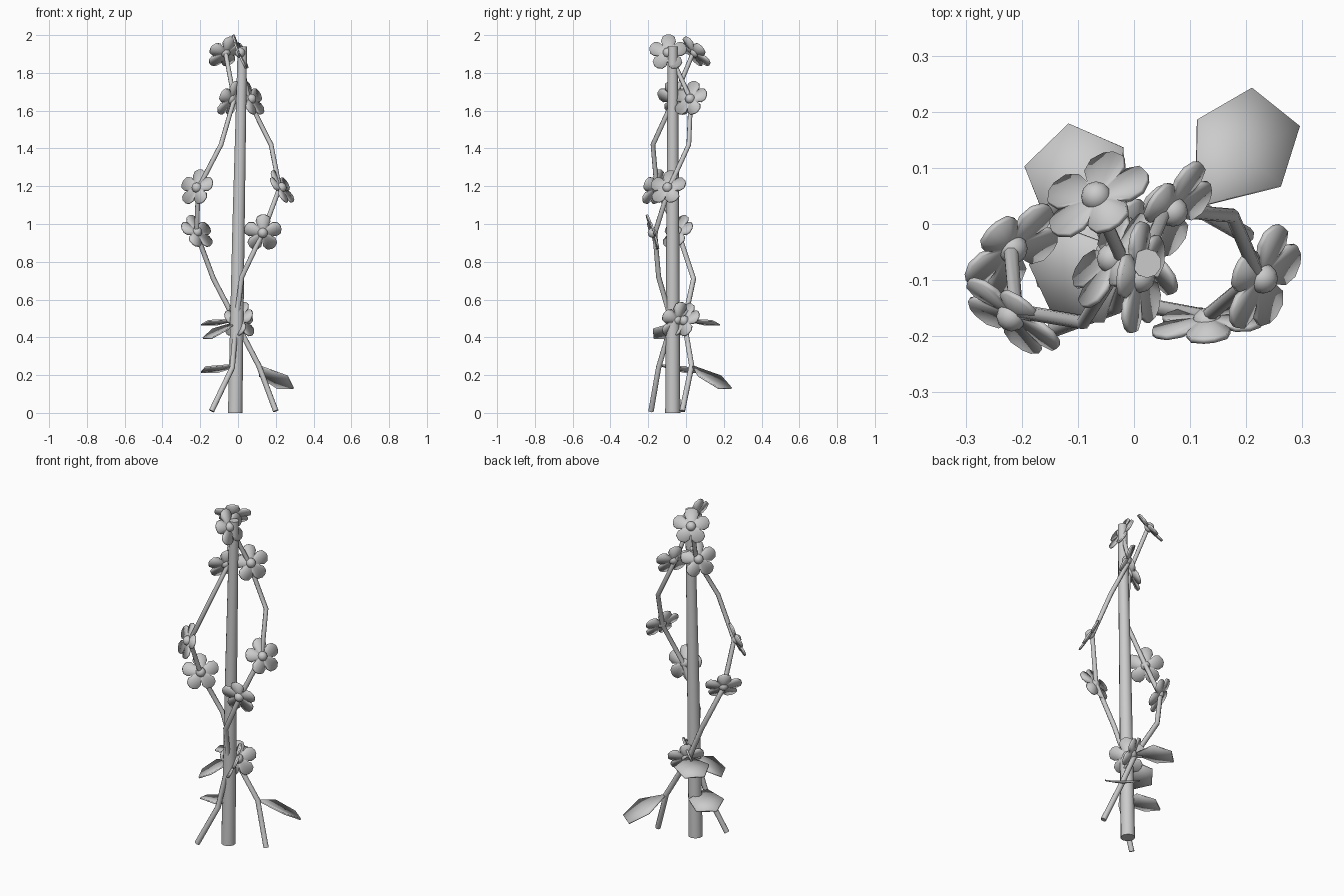
import bpy, math
from mathutils import Vector, Matrix

cube = bpy.data.objects.get("Cube")
if cube:
    bpy.data.objects.remove(cube, do_unlink=True)

GREY = (0.6, 0.6, 0.6, 1)
mat = bpy.data.materials.new("plain grey")
mat.use_nodes = True
mat.diffuse_color = GREY
mat.node_tree.nodes["Principled BSDF"].inputs["Base Color"].default_value = GREY


def finish(obj, angle=30):
    obj.data.materials.clear()
    obj.data.materials.append(mat)
    bpy.ops.object.select_all(action='DESELECT')
    obj.select_set(True)
    bpy.context.view_layer.objects.active = obj
    bpy.ops.object.shade_smooth_by_angle(angle=math.radians(angle))
    return obj


def sheet(name, verts, faces, matrix, thickness):
    """Thin solid plate from a small mesh."""
    me = bpy.data.meshes.new(name)
    me.from_pydata(verts, [], faces)
    obj = bpy.data.objects.new(name, me)
    bpy.context.collection.objects.link(obj)
    obj.matrix_world = matrix
    mod = obj.modifiers.new("thickness", 'SOLIDIFY')
    mod.thickness = thickness
    mod.offset = 0
    return finish(obj)


def frame(origin, x_axis, z_axis):
    """Placement matrix from an origin, a forward axis and a rough normal."""
    x = Vector(x_axis).normalized()
    y = Vector(z_axis).cross(x).normalized()
    z = x.cross(y)
    m = Matrix((x, y, z)).transposed().to_4x4()
    m.translation = Vector(origin)
    return m


def tube(name, points, radius, sides):
    """Polyline swept with a round, capped section; points are (x, y, z, scale)."""
    cu = bpy.data.curves.new(name, 'CURVE')
    cu.dimensions = '3D'
    cu.bevel_depth = radius
    cu.bevel_resolution = (sides - 4) // 2
    cu.use_fill_caps = True
    sp = cu.splines.new('POLY')
    sp.points.add(len(points) - 1)
    for p, (x, y, z, s) in zip(sp.points, points):
        p.co = (x, y, z, 1)
        p.radius = s
    obj = bpy.data.objects.new(name, cu)
    bpy.context.collection.objects.link(obj)
    bpy.ops.object.select_all(action='DESELECT')
    obj.select_set(True)
    bpy.context.view_layer.objects.active = obj
    bpy.ops.object.convert(target='MESH')
    return finish(bpy.context.view_layer.objects.active, 50)


# outline of one petal: (angle from its middle as a share of the half width, radius)
PETAL = [(-1, 0.046), (-0.88, 0.075), (-0.55, 0.095), (-0.15, 0.102),
         (0.15, 0.102), (0.55, 0.095), (0.88, 0.075)]


def flower(name, centre, normal):
    n = Vector(normal).normalized()
    up = Vector((0, 0, 1)) - n * n.z
    m = frame(centre, up, n)
    verts = [(0, 0, 0)]
    for k in range(5):
        for share, r in PETAL:
            a = math.tau * k / 5 + share * math.pi / 5
            verts.append((r * math.cos(a), r * math.sin(a), 0.08 * r))
    count = len(verts) - 1
    faces = [(0, i + 1, (i + 1) % count + 1) for i in range(count)]
    sheet(name + "_petals", verts, faces, m, 0.01)
    bpy.ops.mesh.primitive_uv_sphere_add(segments=12, ring_count=8, radius=0.027,
                                         location=Vector(centre) + n * 0.006)
    ball = bpy.context.object
    ball.name = name + "_centre"
    finish(ball, 60)


def leaf(name, base, tip):
    direction = Vector(tip) - Vector(base)
    s = direction.length
    m = frame(base, direction, (0, 0, 1))
    w = 0.095
    verts = [(0, 0, 0), (0.53 * s, -w, 0.012), (s, -0.055, 0.006),
             (s, 0.055, 0.006), (0.53 * s, w, 0.012), (0.55 * s, 0, 0)]
    faces = [(5, i, (i + 1) % 5) for i in range(5)]
    sheet(name, verts, faces, m, 0.008)


# central pole
tube("pole", [(-0.015, -0.07, 0.0, 1), (0.003, -0.07, 1.0, 0.85),
              (0.023, -0.07, 1.94, 0.65)], 0.04, 10)

# two vines winding around the pole
vine_a = [(0.2, -0.02, 0.01), (0.11, 0.03, 0.25), (-0.01, -0.01, 0.48),
          (-0.13, 0.04, 0.71), (-0.22, -0.04, 0.95), (-0.21, -0.155, 1.19),
          (-0.09, -0.175, 1.42), (-0.02, -0.065, 1.66), (-0.065, 0.035, 1.9)]
vine_b = [(-0.14, -0.185, 0.01), (-0.03, -0.145, 0.24), (-0.01, -0.075, 0.48),
          (0.02, -0.145, 0.72), (0.13, -0.165, 0.95), (0.22, -0.09, 1.19),
          (0.175, 0.015, 1.42), (0.055, 0.025, 1.66), (0.01, -0.085, 1.9)]
for name, path in (("vine_a", vine_a), ("vine_b", vine_b)):
    tube(name, [(*p, 1.1 - 0.03 * i) for i, p in enumerate(path)], 0.014, 8)

# flowers on the vine joints, each with its facing direction
for i, (centre, normal) in enumerate([
        ((0.005, -0.005, 0.485), (0.6, -0.6, 0.45)),
        ((0.01, -0.045, 0.49), (-0.7, -0.55, 0.4)),
        ((-0.22, -0.04, 0.955), (0.55, -0.6, 0.5)),
        ((0.13, -0.17, 0.955), (0.1, -0.95, -0.3)),
        ((-0.215, -0.16, 1.19), (-0.55, -0.75, 0.35)),
        ((0.225, -0.095, 1.19), (0.78, -0.35, 0.5)),
        ((-0.035, -0.065, 1.66), (-0.7, 0.5, 0.4)),
        ((0.065, 0.025, 1.66), (0.75, -0.5, 0.43)),
        ((0.005, -0.095, 1.905), (0.92, -0.1, 0.38)),
        ((-0.065, 0.045, 1.905), (-0.4, 0.66, 0.62))]):
    flower(f"flower_{i + 1}", centre, normal)

# leaves on the lower joints
leaf("leaf_low_left", (0.11, 0.03, 0.25), (0.25, 0.205, 0.125))
leaf("leaf_low_right", (-0.03, -0.145, 0.255), (-0.15, 0.02, 0.21))
leaf("leaf_high_back", (-0.01, -0.01, 0.495), (-0.155, 0.14, 0.46))
leaf("leaf_high_right", (-0.01, -0.05, 0.48), (-0.16, -0.12, 0.39))
